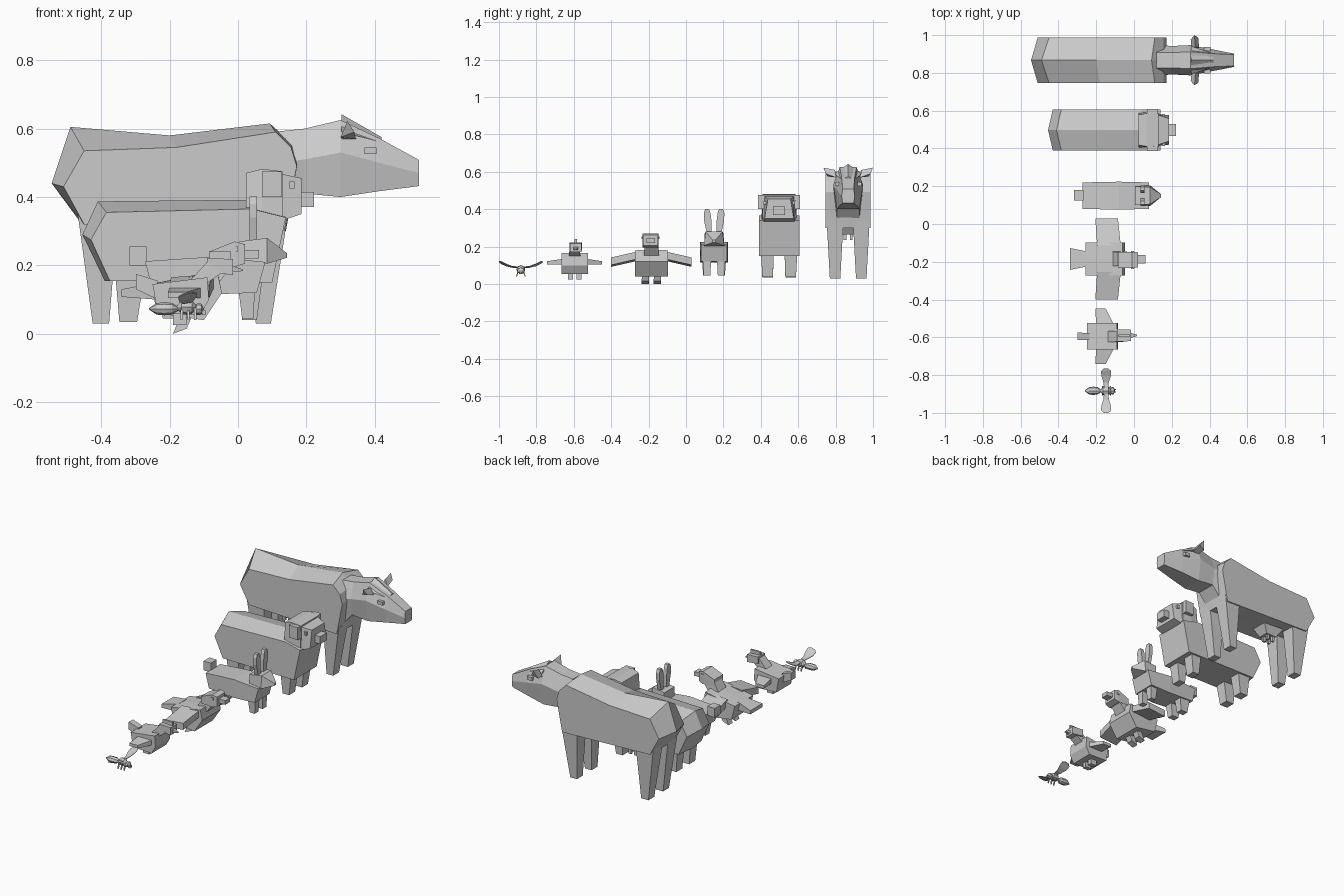
import bpy, bmesh, math
from mathutils import Vector, Matrix


def loft(name, rings):
    """Skin equal-length vertex rings and cap both ends."""
    bm = bmesh.new()
    vs = [[bm.verts.new(p) for p in r] for r in rings]
    n = len(rings[0])
    for a, b in zip(vs, vs[1:]):
        for i in range(n):
            bm.faces.new((a[i], a[(i + 1) % n], b[(i + 1) % n], b[i]))
    bm.faces.new(vs[0])
    bm.faces.new(vs[-1])
    bmesh.ops.recalc_face_normals(bm, faces=bm.faces)
    me = bpy.data.meshes.new(name)
    bm.to_mesh(me)
    bm.free()
    ob = bpy.data.objects.new(name, me)
    bpy.context.collection.objects.link(ob)
    return ob


def along_x(name, yc, secs):
    """Sections (x, z_top, z_bottom, half_top, half_bottom[, x_bottom])."""
    rings = []
    for s in secs:
        x, zt, zb, ht, hb = s[:5]
        xb = s[5] if len(s) > 5 else x
        rings.append([(x, yc - ht, zt), (x, yc + ht, zt), (xb, yc + hb, zb), (xb, yc - hb, zb)])
    return loft(name, rings)


def post(name, secs):
    """Sections (z, x0, x1, y0, y1) stacked upward."""
    return loft(name, [[(a, c, z), (b, c, z), (b, d, z), (a, d, z)] for z, a, b, c, d in secs])


def box(name, x0, x1, y0, y1, z0, z1):
    return post(name, [(z0, x0, x1, y0, y1), (z1, x0, x1, y0, y1)])


def torso(name, yc, hw, mid, side):
    """Side profile with a ridged centre line."""
    return loft(name, [[(x, yc + d * hw, z) for x, z in p]
                       for d, p in ((-1, side), (0, mid), (1, side))])


def legs(name, yc, top, foot):
    """Mirrored pair; top/foot = (z, x0, x1, inner, outer)."""
    for s in (-1, 1):
        post(name, [(z, a, b, yc + s * i, yc + s * o) for z, a, b, i, o in (foot, top)])


def pair(name, yc, x0, x1, i, o, z0, z1):
    for s in (-1, 1):
        box(name, x0, x1, yc + s * i, yc + s * o, z0, z1)


# Cow
C = 0.867
torso("cow_body", C, 0.12,
      [(-.49, .605), (-.2, .58), (.093, .615), (.16, .555), (.175, .50), (.14, .30), (-.46, .325), (-.545, .44)],
      [(-.45, .535), (-.18, .545), (.11, .59), (.155, .545), (.172, .49), (.135, .30), (-.45, .32), (-.51, .43)])
legs("cow_front_leg", C, (.34, .04, .145, .025, .115), (.03, .052, .096, .042, .098))
legs("cow_rear_leg", C, (.36, -.47, -.35, .025, .115), (.03, -.425, -.377, .042, .098))
loft("cow_neck_and_head", [[(x, C - t, zt), (x, C + t, zt), (x, C + m, zm), (x, C + b, zb), (x, C - b, zb), (x, C - m, zm)]
     for x, zt, zm, zb, t, m, b in ((.12, .592, .5, .32, .04, .085, .06),
                                    (.195, .60, .51, .41, .04, .075, .06),
                                    (.30, .625, .53, .40, .045, .08, .06),
                                    (.413, .572, .50, .417, .035, .058, .048),
                                    (.53, .508, .47, .432, .03, .035, .03))])
loft("cow_poll", [[(.303, C - .075, .59), (.303, C, .642), (.303, C + .075, .59)],
                  [(.42, C - .035, .56), (.42, C, .575), (.42, C + .035, .56)]])
for s in (-1, 1):
    loft("cow_ear", [[(.305, C + s * .065, .57), (.325, C + s * .07, .61), (.345, C + s * .065, .57)],
                     [(.30, C + s * .11, .575), (.32, C + s * .132, .622), (.34, C + s * .12, .59)]])
pair("cow_eye", C, .37, .405, .05, .07, .525, .545)
post("cow_udder", [(.265, -.3, -.23, C - .03, C + .03), (.325, -.34, -.19, C - .055, C + .055)])
for x in (-.285, -.25):
    pair("cow_teat", C, x - .008, x + .008, .01, .024, .235, .27)

# Sheep
S = 0.498
torso("sheep_body", S, 0.108,
      [(-.41, .387), (.04, .392), (.14, .345), (.1, .15), (-.39, .155), (-.455, .29)],
      [(-.385, .355), (.04, .365), (.14, .34), (.1, .15), (-.375, .155), (-.43, .275)])
legs("sheep_front_leg", S, (.19, .0, .075, .028, .098), (.04, .012, .055, .033, .09))
legs("sheep_rear_leg", S, (.19, -.36, -.27, .028, .098), (.035, -.347, -.295, .033, .09))
along_x("sheep_wool_head", S, [(.023, .47, .33, .08, .095), (.07, .482, .33, .088, .095), (.13, .475, .335, .085, .09)])
along_x("sheep_face", S, [(.125, .468, .33, .08, .085), (.186, .455, .35, .06, .078)])
pair("sheep_ear", S, .07, .128, .085, .112, .40, .475)
box("sheep_muzzle", .17, .222, S - .032, S + .032, .37, .415)
pair("sheep_eye", S, .15, .165, .07, .084, .425, .445)

# Rabbit
R = 0.15
along_x("rabbit_body", R, [(-.272, .212, .125, .07, .07, -.25), (-.08, .225, .115, .074, .074),
                           (.08, .21, .12, .07, .07, .055)])
legs("rabbit_front_leg", R, (.14, .0, .05, .015, .06), (.045, .012, .045, .02, .055))
legs("rabbit_rear_leg", R, (.14, -.235, -.16, .015, .065), (.045, -.22, -.175, .02, .058))
along_x("rabbit_head", R, [(.005, .27, .2, .05, .05), (.085, .28, .205, .045, .055), (.143, .236, .222, .008, .008)])
for s in (-1, 1):
    loft("rabbit_ear", [[(x - .011, R + s * (o - w), z), (x + .011, R + s * (o - w), z),
                         (x + .011, R + s * (o + w), z), (x - .011, R + s * (o + w), z)]
                        for x, o, w, z in ((.045, .025, .012, .265), (.045, .034, .02, .34),
                                           (.045, .037, .018, .38), (.045, .037, .01, .402))])
box("rabbit_tail", -.317, -.268, R - .026, R + .03, .20, .255)

# Duck
D = -0.185
torso("duck_body", D, 0.088,
      [(-.257, .145), (-.06, .185), (-.047, .12), (-.1, .04), (-.235, .06)],
      [(-.257, .145), (-.06, .18), (-.047, .12), (-.1, .04), (-.235, .06)])
for s in (-1, 1):
    loft("duck_wing", [[(a, D + s * y, zt), (b, D + s * y, zt + .01), (b, D + s * y, zt - .03), (a, D + s * y, zt - .04)]
                       for y, a, b, zt in ((.07, -.195, -.07, .165), (.215, -.205, -.085, .132))])
along_x("duck_tail", D, [(-.34, .13, .108, .058, .058), (-.24, .15, .10, .038, .038)])
loft("duck_neck", [[(-.125, D - .04, .15), (-.055, D - .04, .15), (-.055, D + .04, .15), (-.125, D + .04, .15)],
                   [(-.08, D - .035, .23), (-.01, D - .035, .21), (-.01, D + .035, .21), (-.08, D + .035, .23)]])
along_x("duck_head", D - .005, [(-.085, .24, .20, .042, .042), (-.01, .27, .195, .043, .043), (.02, .262, .205, .04, .04)])
box("duck_bill", .01, .062, D - .025, D + .02, .22, .245)
pair("duck_eye", D - .005, -.015, .0, .04, .047, .24, .255)
for s in (-1, 1):
    loft("duck_foot", [[(x - .02, D + s * i, z), (x + .02, D + s * i, z + .015), (x + .02, D + s * o, z + .015),
                        (x - .02, D + s * o, z)] for x, z, i, o in ((-.17, .0, .012, .052), (-.145, .06, .015, .05))])

# Hen
H = -0.595
torso("hen_body", H, 0.07,
      [(-.25, .145), (-.09, .165), (-.085, .10), (-.11, .055), (-.235, .06)],
      [(-.25, .145), (-.09, .165), (-.085, .10), (-.11, .055), (-.235, .06)])
for s in (-1, 1):
    loft("hen_wing", [[(a, H + s * y, z), (b, H + s * y, z), (b, H + s * y, z - t), (a, H + s * y, z - t)]
                      for y, a, b, z, t in ((.06, -.2, -.105, .135, .03), (.147, -.205, -.15, .122, .018))])
along_x("hen_tail", H, [(-.298, .175, .13, .02, .02), (-.235, .155, .10, .018, .018)])
loft("hen_neck", [[(-.15, H - .03, .145), (-.095, H - .03, .145), (-.095, H + .03, .145), (-.15, H + .03, .145)],
                  [(-.09, H - .028, .21), (-.045, H - .028, .18), (-.045, H + .028, .18), (-.09, H + .028, .21)]])
along_x("hen_head", H + .005, [(-.09, .222, .18, .033, .033), (-.015, .218, .172, .03, .03)])
box("hen_comb", -.085, -.02, H - .001, H + .011, .215, .24)
along_x("hen_beak", H + .005, [(-.02, .2, .182, .014, .014), (.015, .188, .183, .004, .004)])
pair("hen_foot", H, -.19, -.15, .01, .036, .025, .065)

# Fly
F = -0.883


def pod(name, x, z, rx, ry, rz):
    rings = []
    for t in (.12, .55, .95, .55, .12):
        u = len(rings) / 2 - 1
        rings.append([(x + rx * u, F + ry * t * math.cos(k * math.pi / 4), z + rz * t * math.sin(k * math.pi / 4))
                      for k in range(8)])
    # widen the inner rings into a barrel form
    for i in (1, 3):
        rings[i] = [(px, F + (py - F) * 1.55, z + (pz - z) * 1.55) for px, py, pz in rings[i]]
    return loft(name, rings)


pod("fly_abdomen", -.215, .073, .045, .023, .02)
pod("fly_thorax", -.15, .078, .03, .025, .024)
pod("fly_head", -.114, .072, .014, .021, .018)
for s in (-1, 1):
    # Curved leaf-shaped wings
    loft("fly_wing", [[(-.15 - w, F + s * y, z), (-.145 + w, F + s * y, z + w * .5), (-.145 + w, F + s * y, z + w * .5 - .003),
                       (-.15 - w, F + s * y, z - .003)]
                      for y, w, z in ((.01, .008, .09), (.045, .012, .09), (.08, .023, .098), (.105, .024, .11), (.117, .010, .118))])
    for x in (-.165, -.145, -.125):
        post("fly_leg", [(.04, x - .003, x + .003, F + s * .02, F + s * .026),
                         (.075, x - .004, x + .004, F + s * .008, F + s * .016)])
    box("fly_feeler", -.105, -.095, F + s * .004, F + s * .009, .055, .07)
